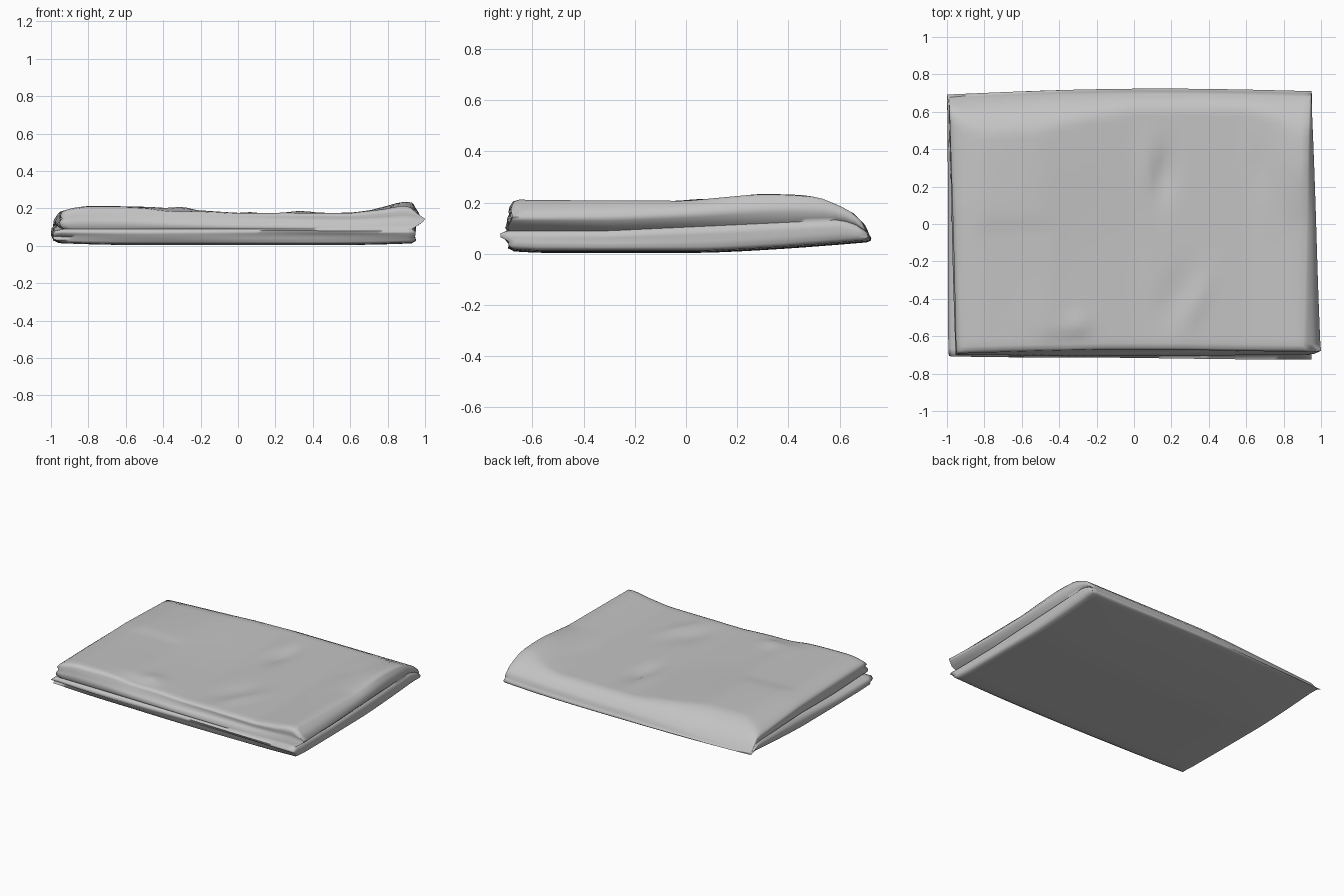
import bpy, bmesh, math

if "Cube" in bpy.data.objects:
    bpy.data.objects.remove(bpy.data.objects["Cube"])

NX, NY = 48, 36


def curve(pts, v):
    # height at v along a few (position, height) pairs
    if v <= pts[0][0]:
        return pts[0][1]
    for (a, p), (b, q) in zip(pts, pts[1:]):
        if v <= b:
            return p + (q - p) * (v - a) / (b - a)
    return pts[-1][1]


def bump(x, y, cx, cy, rx, ry, ang=0.0):
    c, s = math.cos(ang), math.sin(ang)
    u, v = (x - cx) * c + (y - cy) * s, (y - cy) * c - (x - cx) * s
    return math.exp(-(u / rx) ** 2 - (v / ry) ** 2)


ACROSS = [(-1, .15), (-.95, .183), (-.88, .203), (-.8, .214), (-.5, .213), (-.35, .2),
          (0, .176), (.6, .176), (.78, .196), (.88, .216), (.93, .21), (1, .18)]
BACK = [(-.72, .215), (-.6, .21), (0, .207), (.3, .235), (.45, .23), (.52, .22), (.6, .188),
        (.66, .155), (.7, .112), (.73, .07)]


def top_z(x, y):
    lean = max(0, -x) * .05                                    # back left fold is flatter
    z = min(curve(ACROSS, x) + .022 * bump(x, y, .93, .33, .2, .26), curve(BACK, y + lean))
    z -= .022 * max(0, -x - .3) * max(0, y - .1) / .4
    z -= .008 * bump(x, y, -.25, -.1, .35, .4)                 # sagging middle
    z -= .025 * bump(x, y, .16, .27, .05, .14, -.1)            # creases
    z += .006 * bump(x, y, .07, .3, .05, .16)
    z += .012 * bump(x, y, .33, -.42, .05, .16, -.4)
    z -= .012 * bump(x, y, .22, -.38, .08, .16, -.4)
    z += .014 * bump(x, y, -.3, -.54, .06, .06)
    z -= .014 * bump(x, y, -.38, -.64, .14, .05)
    z -= .010 * bump(x, y, .68, .3, .04, .15)
    return z


def bottom_z(x, y):
    z = .042 * max(0, (y - .05) / .67) ** 1.4
    z += .012 * max(0, (abs(x) - .5) / .5) ** 2 + .008 * max(0, (-y - .58) / .14)
    return z + .004


def seam_z(x, y):
    # height of the gap between the lower and the upper layer
    z = .09 + .045 * max(0, (y + .3) / .95)
    return min(z, bottom_z(x, y) + .62 * (top_z(x, y) - bottom_z(x, y)))


# Rim rings: level (0 bottom, 1 seam, 2 top), wander, corners FL, FR, BR, BL
RINGS = [
    (0, 0, (-.94, -.66), (.93, -.675), (.93, .69), (-.97, .675)),
    (.15, .004, (-.985, -.685), (.95, -.695), (.946, .705), (-.988, .686)),
    (.4, .007, (-.99, -.675), (.945, -.70), (.948, .71), (-.996, .69)),
    (.65, .006, (-.99, -.70), (.95, -.722), (.95, .71), (-1.0, .692)),
    (.88, .004, (-.975, -.705), (.945, -.72), (.948, .708), (-.998, .69)),
    (1, .003, (-.93, -.69), (.93, -.695), (.94, .703), (-.988, .689)),
    (1.15, .004, (-.95, -.705), (.96, -.70), (.946, .70), (-.992, .686)),
    (1.4, .005, (-.955, -.70), (.99, -.685), (.948, .697), (-.99, .683)),
    (1.62, .006, (-.94, -.685), (1.0, -.675), (.947, .694), (-.99, .681)),
    (1.8, .004, (-.95, -.69), (.955, -.68), (.946, .69), (-.988, .678)),
    (1.94, .002, (-.94, -.68), (.925, -.672), (.944, .686), (-.984, .674)),
    (2, 0, (-.92, -.655), (.905, -.65), (.938, .68), (-.975, .668)),
]


def place(k, i, j):
    f, w, fl, fr, br, bl = RINGS[k]
    s, t = i / NX, j / NY
    x, y = [(fl[a] * (1 - s) + fr[a] * s) * (1 - t) + (bl[a] * (1 - s) + br[a] * s) * t for a in (0, 1)]
    y += .022 * math.sin(math.pi * s) * max(0, t - .8) / .2      # bowed back fold
    mid = math.sin(math.pi * s) * max(0, 1 - t / .1)
    y += .014 * mid * (max(0, f - 1) - .6 * max(0, 1 - abs(f - .8) * 2))   # front leans outwards below
    if 0 < k < len(RINGS) - 1:
        d = w * math.sin(k * 1.3 + 6 * s + 5 * t) * (1 - .6 * t)
        f += 5 * d * (f != 1)                                    # wandering folds
        if j == 0:
            y += d
        elif j < NY:
            x += d * .5
    b, m, h = bottom_z(x, y), seam_z(x, y), top_z(x, y)
    return x, y, b + (m - b) * f if f <= 1 else m + (h - m) * (f - 1)


# folded cloth: flat top and bottom joined by crumpled rim rings
bm = bmesh.new()


def sheet(k, flip):
    g = [[bm.verts.new(place(k, i, j)) for i in range(NX + 1)] for j in range(NY + 1)]
    for j in range(NY):
        for i in range(NX):
            q = [g[j][i], g[j][i + 1], g[j + 1][i + 1], g[j + 1][i]]
            bm.faces.new(q[::-1] if flip else q)
    return g


rim = [(i, 0) for i in range(NX)] + [(NX, j) for j in range(NY)]
rim += [(i, NY) for i in range(NX, 0, -1)] + [(0, j) for j in range(NY, 0, -1)]
under, over = sheet(0, True), sheet(len(RINGS) - 1, False)
loops = [[under[j][i] for i, j in rim]]
loops += [[bm.verts.new(place(k, i, j)) for i, j in rim] for k in range(1, len(RINGS) - 1)]
loops.append([over[j][i] for i, j in rim])
for a, b in zip(loops, loops[1:]):
    for i in range(len(rim)):
        m = (i + 1) % len(rim)
        bm.faces.new([a[i], a[m], b[m], b[i]])

mesh = bpy.data.meshes.new("folded_cloth")
bm.to_mesh(mesh)
bm.free()
cloth = bpy.data.objects.new("folded_cloth", mesh)
bpy.context.collection.objects.link(cloth)
grey = bpy.data.materials.new("grey cloth")
grey.diffuse_color = (.55, .55, .55, 1)
grey.use_nodes = True
grey.node_tree.nodes["Principled BSDF"].inputs["Base Color"].default_value = grey.diffuse_color
mesh.materials.append(grey)
cloth.select_set(True)
bpy.context.view_layer.objects.active = cloth
bpy.ops.object.shade_smooth_by_angle(angle=math.radians(80))
